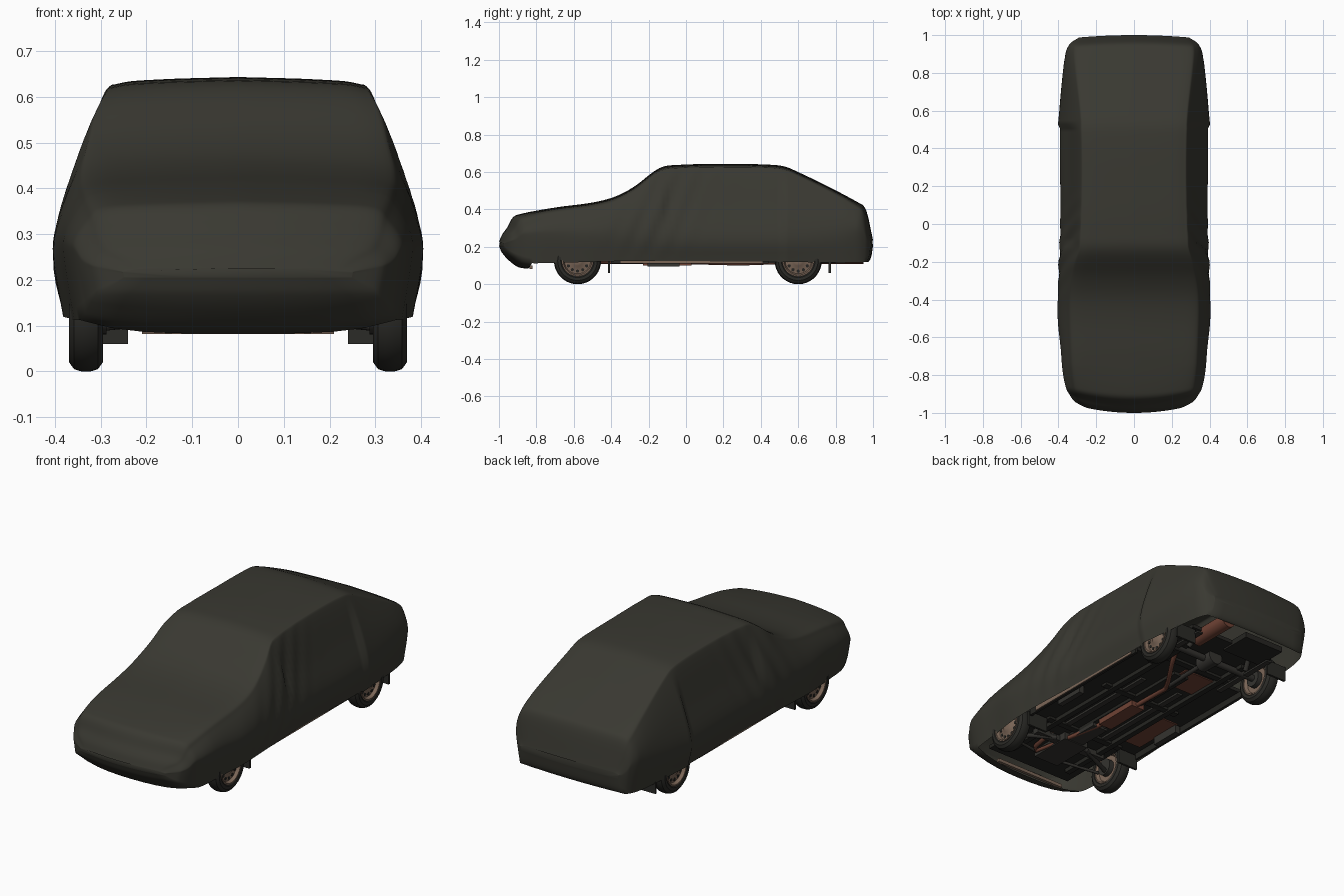
import bpy, bmesh
from math import sin, cos, pi, exp, radians
from mathutils import Vector

cube = bpy.data.objects.get("Cube")
if cube:
    bpy.data.objects.remove(cube, do_unlink=True)


def material(name, r, g, b):
    m = bpy.data.materials.new(name)
    m.use_nodes = True
    m.diffuse_color = (r, g, b, 1)
    m.node_tree.nodes["Principled BSDF"].inputs["Base Color"].default_value = (r, g, b, 1)
    return m


CLOTH = material("dark olive cloth", .041, .04, .031)
RUBBER = material("tyre rubber", .024, .0235, .02)
RIM = material("dusty tan metal", .2, .135, .097)
PAN = material("underbody black", .019, .0185, .016)
STEEL = material("dark steel", .035, .033, .029)
RUST = material("rust", .16, .055, .035)


def finish(name, bm, mat, angle=35):
    bmesh.ops.recalc_face_normals(bm, faces=bm.faces[:])
    mesh = bpy.data.meshes.new(name)
    bm.to_mesh(mesh)
    bm.free()
    mesh.materials.append(mat)
    obj = bpy.data.objects.new(name, mesh)
    bpy.context.scene.collection.objects.link(obj)
    bpy.ops.object.select_all(action='DESELECT')
    obj.select_set(True)
    bpy.context.view_layer.objects.active = obj
    bpy.ops.object.shade_smooth_by_angle(angle=radians(angle))


def box(name, centre, size, mat):
    bm = bmesh.new()
    bmesh.ops.create_cube(bm, size=1)
    for v in bm.verts:
        v.co = Vector(a * s + c for a, s, c in zip(v.co, size, centre))
    finish(name, bm, mat)


def rod(name, start, end, radius, mat, sides=14):
    a, b = Vector(start), Vector(end)
    bm = bmesh.new()
    bmesh.ops.create_cone(bm, cap_ends=True, segments=sides, radius1=radius,
                          radius2=radius, depth=(b - a).length)
    turn = (b - a).to_track_quat('Z', 'Y')
    for v in bm.verts:
        v.co = turn @ v.co + (a + b) / 2
    finish(name, bm, mat)


def pipe(name, points, radius, mat):
    curve = bpy.data.curves.new(name, 'CURVE')
    curve.dimensions = '3D'
    curve.bevel_depth = radius
    curve.bevel_resolution = 2
    spline = curve.splines.new('POLY')
    spline.points.add(len(points) - 1)
    for p, co in zip(spline.points, points):
        p.co = (*co, 1)
    curve.materials.append(mat)
    obj = bpy.data.objects.new(name, curve)
    bpy.context.scene.collection.objects.link(obj)


def lathe(name, profile, centre, side, mat, sides=36):
    # revolve (offset, radius) pairs about the x axis, closing the last ring
    bm = bmesh.new()
    rings = [[bm.verts.new((centre[0] + side * o, centre[1] + r * cos(2 * pi * i / sides),
                            centre[2] + r * sin(2 * pi * i / sides)))
              for i in range(sides)] for o, r in profile]
    for a, b in zip(rings, rings[1:]):
        for i in range(sides):
            j = (i + 1) % sides
            bm.faces.new((a[i], a[j], b[j], b[i]))
    bm.faces.new(rings[-1])
    finish(name, bm, mat)


def smooth_curve(keys, t):
    # cubic interpolation through (position, value) keys
    def slope(i):
        a, b = keys[max(i - 1, 0)], keys[min(i + 1, len(keys) - 1)]
        return (b[1] - a[1]) / (b[0] - a[0])
    i = 0
    while i < len(keys) - 2 and t > keys[i + 1][0]:
        i += 1
    (x0, v0), (x1, v1) = keys[i], keys[i + 1]
    h = x1 - x0
    u = min(max((t - x0) / h, 0), 1)
    return (v0 * (1 + 2 * u) * (1 - u) ** 2 + v1 * u * u * (3 - 2 * u)
            + h * u * (1 - u) * (slope(i) * (1 - u) - slope(i + 1) * u))


# Cover: ridge height, hem height, widest and shoulder half widths along the length
RIDGE = [(-1, .225), (-.985, .262), (-.955, .305), (-.93, .352), (-.9, .372), (-.7, .41),
         (-.5, .437), (-.38, .468), (-.28, .52), (-.14, .622), (-.04, .638), (.2, .643),
         (.48, .637), (.56, .618), (.93, .432), (.965, .39), (1, .235)]
HEM = [(-1, .205), (-.985, .175), (-.95, .145), (-.9, .122), (-.83, .112), (-.3, .124),
       (.5, .12), (.97, .118), (.99, .145), (1, .205)]
WIDE = [(-1, .25), (-.98, .315), (-.9, .36), (-.65, .388), (-.48, .404), (0, .39),
        (.5, .392), (.7, .385), (.9, .362), (.97, .335), (1, .29)]
SHOULDER = [(-1, .22), (-.97, .29), (-.9, .318), (-.6, .338), (-.38, .34), (-.22, .315),
            (-.1, .285), (.5, .278), (.9, .315), (.97, .305), (1, .265)]


def bend(y):
    # how far the ends bow back toward the corners
    return .42 * max(0, min(1, (-.75 - y) / .2)) - .15 * max(0, (y - .85) / .15)


def cover_row(y, steps=30):
    top, low = smooth_curve(RIDGE, y), smooth_curve(HEM, y)
    wide, shoulder = smooth_curve(WIDE, y), smooth_curve(SHOULDER, y)
    s = min(1, (top - low) / .22)
    belly = min(.25, low + .5 * (top - low))
    cabin = 1 if -.1 < y < .52 else 0
    if y > .52:
        wide += .012 * exp((.52 - y) / .1)
    edge = (min(shoulder + .012, wide), top - .042 * s)
    mid = ((edge[0] + wide) / 2 + .014 - .012 * cabin, (edge[1] + belly) / 2)
    pts = [(0, top), (shoulder * .6, top - .005 * s), (shoulder * .94, top - .014 * s),
           edge, (min(mid[0], wide), mid[1]), (wide, belly), (wide - .022 * s, low)]
    row = []
    for i in range(steps + 1):
        t = 6 * i / steps
        x = smooth_curve([(k, p[0]) for k, p in enumerate(pts)], t)
        z = smooth_curve([(k, p[1]) for k, p in enumerate(pts)], t)
        # slanted cloth folds below the screen pillars
        centre = -.12 + .4 * (z - .4)
        mask = exp(-((y - centre) / .17) ** 2) * max(0, sin(pi * (t - 2.5) / 3.5)) if t > 2.5 else 0
        x += .006 * mask * sin(55 * (y - .4 * z))
        row.append((x, y + bend(y) * x * x, z))
    return [(-x, yy, z) for x, yy, z in row[:0:-1]] + row


def apron_row(y, half, low, steps=10):
    # cloth tucked under the nose and tail, sagging at the nose centre
    sag = .03 * min(1, (y + 1) / .1) if y < 0 else 0
    out = []
    for i in range(1, steps):
        u = 1 - 2 * i / steps
        out.append((half * u, y + bend(y) * (half * u) ** 2, low - sag * (1 - u ** 4)))
    return out


bm = bmesh.new()
N = 130
rows = []
for i in range(N + 1):
    y = -cos(pi * i / N)
    pts = cover_row(y)
    count = len(pts)
    if y < -.84 or y > .965:
        pts += apron_row(y, pts[-1][0], pts[-1][2])
    rows.append([bm.verts.new(p) for p in pts])
for a, b in zip(rows, rows[1:]):
    closed = len(a) > count and len(b) > count
    for i in range(len(a) if closed else count - 1):
        j = (i + 1) % len(a)
        bm.faces.new((a[i], a[j], b[j], b[i]))
bm.faces.new(rows[0])
bm.faces.new(rows[-1])
finish("car_cover", bm, CLOTH, 80)

# Wheels and mud flaps
for side, sname in ((1, "left"), (-1, "right")):
    for y, end in ((-.58, "front"), (.6, "rear")):
        tag = f"{end}_{sname}"
        hub = (side * .332, y, .126)
        lathe("tyre_" + tag, [(-.03, .084), (-.037, .09), (-.037, .106), (-.026, .121), (-.01, .126),
                              (.01, .126), (.026, .121), (.037, .106), (.037, .09), (.03, .082),
                              (0, .08)], hub, side, RUBBER)
        lathe("rim_" + tag, [(0, .08), (.035, .084), (.035, .077), (.018, .07),
                             (.022, .035), (.028, .028), (.03, .012)], hub, side, RIM)
        lathe("rim_back_" + tag, [(0, .08), (-.034, .086), (-.034, .08), (-.018, .07),
                                  (-.018, .04)], hub, side, RIM)
        for i in range(12):
            a = 2 * pi * i / 12
            c = Vector((hub[0] + side * .017, y + .056 * cos(a), hub[2] + .056 * sin(a)))
            rod(f"rim_slot_{tag}_{i}", c, c + Vector((side * .005, 0, 0)), .009, PAN, 8)
        lathe("brake_drum_" + tag, [(-.018, .045), (-.045, .045), (-.045, .02)], hub, side, STEEL)
        box("mud_flap_" + tag, (side * .3, y + .168, .1), (.12, .012, .08), RUBBER)

# Floor pan with ribs, sills and chassis rails
box("floor_pan", (0, -.03, .155), (.52, 1.62, .02), PAN)
box("cabin_floor", (0, 0, .155), (.7, .84, .02), PAN)
box("tunnel", (0, -.05, .138), (.09, .85, .02), PAN)
for side, sname in ((1, "left"), (-1, "right")):
    box("sill_" + sname, (side * .352, .02, .129), (.014, .84, .036), PAN)
    box("sill_plate_" + sname, (side * .362, .03, .131), (.005, .76, .034), RIM)
    box("jacking_point_" + sname, (side * .32, -.12, .118), (.03, .17, .044), STEEL)
    box("chassis_rail_" + sname, (side * .185, -.05, .136), (.03, 1.4, .025), PAN)
    box("floor_rib_" + sname, (side * .12, -.08, .14), (.03, .6, .012), STEEL)
    box("leaf_spring_" + sname, (side * .23, .6, .118), (.03, .4, .01), STEEL)
    rod("damper_" + sname, (side * .19, .66, .11), (side * .16, .74, .19), .013, STEEL)
    rod("front_arm_" + sname, (side * .3, -.58, .1), (side * .1, -.5, .12), .012, STEEL)
    rod("tie_rod_" + sname, (side * .3, -.64, .12), (side * .08, -.68, .125), .008, STEEL)
for y in (-.4, .05, .47):
    box("cross_member", (0, y, .14), (.48, .035, .018), PAN)
for x, y, w, d in ((-.265, -.18, .1, .3), (-.09, .34, .2, .17)):
    box("rust_patch", (x, y, .143), (w, d, .008), RUST)

# Engine sump, axles and drive shaft
box("engine_sump", (0, -.58, .13), (.15, .24, .05), STEEL)
box("gearbox", (0, -.37, .13), (.09, .2, .04), STEEL)
box("front_subframe", (0, -.52, .125), (.44, .04, .03), STEEL)
rod("rear_axle", (-.3, .6, .126), (.3, .6, .126), .018, STEEL)
rod("differential", (0, .54, .126), (0, .65, .126), .042, STEEL)
rod("drive_shaft", (-.03, -.3, .13), (0, .56, .126), .012, STEEL)
box("front_valance", (0, -.83, .091), (.42, .016, .018), RIM)
box("fuel_tank", (-.12, .8, .15), (.24, .18, .03), PAN)

# Exhaust system
pipe("exhaust_pipe", [(.13, -.5, .14), (.12, -.64, .125), (.09, -.67, .12), (.02, -.3, .12),
                      (0, -.2, .118), (0, .1, .116), (0, .25, .112), (.04, .32, .112),
                      (.14, .47, .117), (.16, .52, .145), (.17, .62, .16), (.165, .72, .147)],
     .012, RUST)
box("centre_silencer", (0, -.1, .116), (.08, .26, .034), RUST)
rod("rear_silencer", (.165, .7, .147), (.165, .95, .147), .04, RUST, 20)
